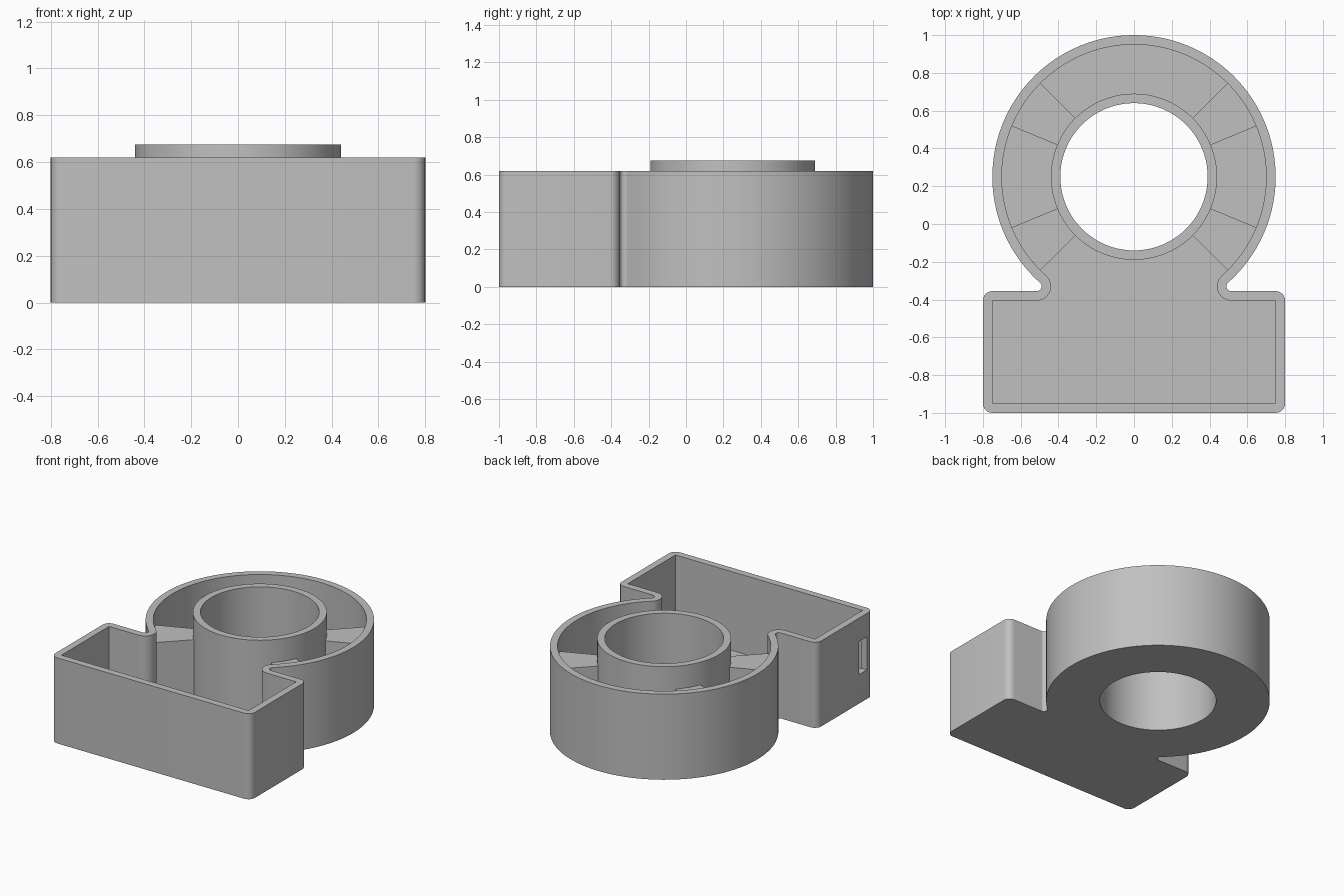
import bpy, math
from math import cos, sin, pi, radians

if "Cube" in bpy.data.objects:
    bpy.data.objects.remove(bpy.data.objects["Cube"], do_unlink=True)

# Main dimensions
CY, RING, WALL, FLOOR, HEIGHT = 0.25, 0.75, 0.05, 0.05, 0.62
TUBE_R, BORE_R, TUBE_TOP = 0.44, 0.39, 0.675
HALF_W, FRONT, SHOULDER, FILLET = 0.8, -1.0, -0.355, 0.025

grey = bpy.data.materials.new("plain grey")
grey.use_nodes = True
colour = (0.53, 0.53, 0.53, 1)
grey.diffuse_color = colour
grey.node_tree.nodes["Principled BSDF"].inputs["Base Color"].default_value = colour


def arc(cx, cy, r, a0, a1, n):
    """Points on an arc, angles in radians; a zero radius gives one corner."""
    if r < 1e-4:
        return [(cx, cy)]
    return [(cx + r * cos(a0 + (a1 - a0) * i / n), cy + r * sin(a0 + (a1 - a0) * i / n))
            for i in range(n + 1)]


def outline(d):
    """Housing outline, moved inwards by d: front box, necks and ring."""
    fy = SHOULDER + FILLET
    fx = math.sqrt((RING + FILLET) ** 2 - (fy - CY) ** 2)
    neck = math.atan2(fy - CY, fx)
    c, cr = WALL, WALL - d
    right = arc(HALF_W - c, FRONT + c, cr, -pi / 2, 0, 6)
    right += arc(HALF_W - c, SHOULDER - c, cr, 0, pi / 2, 6)
    right += arc(fx, fy, FILLET + d, 1.5 * pi, neck + pi, 12)
    right += arc(0, CY, RING - d, neck, pi / 2, 44)
    return right + [(-x, y) for x, y in reversed(right[:-1])]


def prism(name, pts, z0, z1):
    """Extrude a counter-clockwise outline from z0 to z1."""
    n = len(pts)
    verts = [(x, y, z) for z in (z0, z1) for x, y in pts]
    faces = [tuple(reversed(range(n))), tuple(range(n, 2 * n))]
    faces += [(i, (i + 1) % n, n + (i + 1) % n, n + i) for i in range(n)]
    mesh = bpy.data.meshes.new(name)
    mesh.from_pydata(verts, [], faces)
    mesh.materials.append(grey)
    obj = bpy.data.objects.new(name, mesh)
    bpy.context.collection.objects.link(obj)
    return obj


def activate(obj):
    bpy.ops.object.select_all(action='DESELECT')
    obj.select_set(True)
    bpy.context.view_layer.objects.active = obj


def combine(target, tool, operation):
    """Apply a boolean and remove its tool."""
    mod = target.modifiers.new("cut", 'BOOLEAN')
    mod.operation, mod.object, mod.solver = operation, tool, 'EXACT'
    activate(target)
    bpy.ops.object.modifier_apply(modifier=mod.name)
    bpy.data.objects.remove(tool, do_unlink=True)


def circle(r):
    return arc(0, CY, r, 0, 2 * pi, 80)[:-1]


# Housing: hollow tray with a central tube and a side slot
housing = prism("housing", outline(0), 0, HEIGHT)
combine(housing, prism("cavity", outline(WALL), FLOOR, 1), 'DIFFERENCE')
combine(housing, prism("tube", circle(TUBE_R), FLOOR / 2, TUBE_TOP), 'UNION')
combine(housing, prism("bore", circle(BORE_R), -1, 1), 'DIFFERENCE')
slot = [(-0.9, -0.93), (-0.7, -0.93), (-0.7, -0.84), (-0.9, -0.84)]
combine(housing, prism("slot", slot, 0.21, 0.45), 'DIFFERENCE')

# Four support blocks between the tube and the ring wall
parts = [housing]
for name, start in (("left_rear", 22.5), ("right_rear", 135),
                    ("right_front", 202.5), ("left_front", 315)):
    a0, a1 = radians(start), radians(start + 22.5)
    pts = arc(0, CY, RING - WALL + 0.01, a0, a1, 8) + arc(0, CY, TUBE_R - 0.01, a1, a0, 8)
    parts.append(prism(name + "_block", pts, FLOOR / 2, 0.51))

for part in parts:
    activate(part)
    bpy.ops.object.shade_smooth_by_angle(angle=radians(30))
